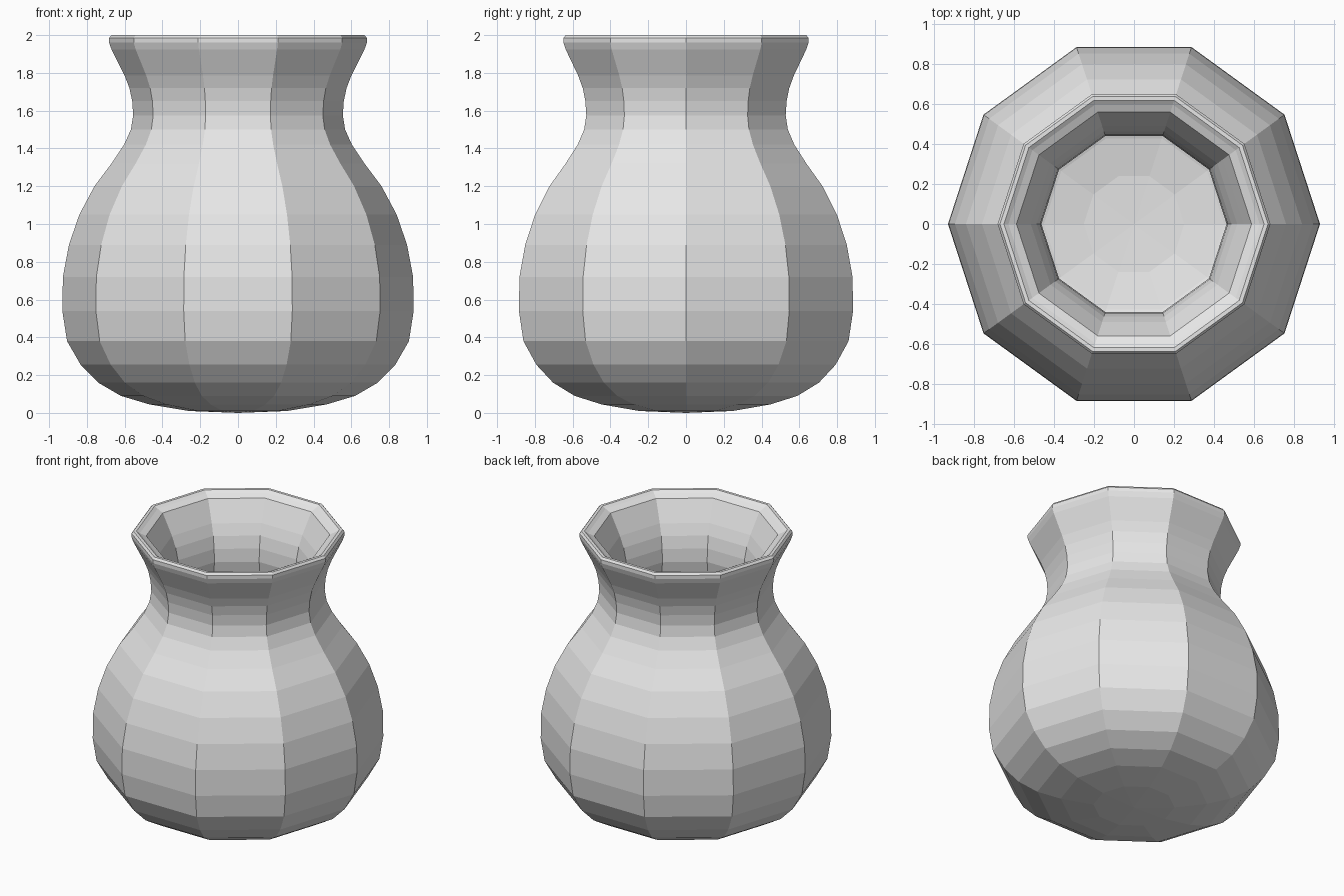
import bpy
import bmesh
import math
from mathutils import Vector

SIDES = 10
WALL = 0.092

# Outer wall, from the centre of the base up to below the rim (radius, height)
OUTER = [(0, 0), (0.26, 0.01), (0.47, 0.045), (0.62, 0.09), (0.74, 0.16),
         (0.833, 0.255), (0.905, 0.38), (0.93, 0.54), (0.927, 0.72),
         (0.895, 0.89), (0.84, 1.05), (0.76, 1.2), (0.67, 1.32),
         (0.603, 1.42), (0.567, 1.5), (0.555, 1.575), (0.56, 1.65),
         (0.575, 1.72), (0.6, 1.785), (0.63, 1.845), (0.67, 1.925)]

# Rounded lip joining the outer wall to the inner wall
LIP = [(0.682, 1.96), (0.682, 1.985), (0.67, 2), (0.65, 2), (0.628, 1.985)]


def inner_wall(profile, thickness):
    """Offset the outer wall inward by the wall thickness, top to bottom."""
    points = [Vector(p) for p in profile]
    result = []
    for i, point in enumerate(points):
        before = points[max(i - 1, 0)]
        after = points[min(i + 1, len(points) - 1)]
        along = (after - before).normalized()
        offset = point + Vector((-along.y, along.x)) * thickness
        result.append((0 if i == 0 else max(offset.x, 0), offset.y))
    return result[::-1]


def lathe(name, profile, sides, material):
    """Spin a closed profile about the z axis into a faceted solid."""
    bm = bmesh.new()
    verts = [bm.verts.new((r, 0, z)) for r, z in profile]
    edges = [bm.edges.new(pair) for pair in zip(verts, verts[1:])]
    bmesh.ops.spin(bm, geom=verts + edges, cent=(0, 0, 0), axis=(0, 0, 1),
                   angle=math.tau, steps=sides)
    bmesh.ops.remove_doubles(bm, verts=bm.verts[:], dist=0.0005)
    bmesh.ops.recalc_face_normals(bm, faces=bm.faces[:])
    for face in bm.faces:
        face.smooth = False
    mesh = bpy.data.meshes.new(name)
    bm.to_mesh(mesh)
    bm.free()
    mesh.materials.append(material)
    obj = bpy.data.objects.new(name, mesh)
    bpy.context.scene.collection.objects.link(obj)
    return obj


def flat_material(name, colour):
    material = bpy.data.materials.new(name)
    material.use_nodes = True
    material.diffuse_color = colour
    shader = next(n for n in material.node_tree.nodes if n.type == 'BSDF_PRINCIPLED')
    shader.inputs["Base Color"].default_value = colour
    return material


default_cube = bpy.context.scene.objects.get("Cube")
if default_cube:
    bpy.data.objects.remove(default_cube, do_unlink=True)

# Hollow pot: outer wall, lip and inner wall in one surface
clay = flat_material("light grey clay", (0.8, 0.8, 0.8, 1))
lathe("pot", OUTER + LIP + inner_wall(OUTER, WALL), SIDES, clay)
